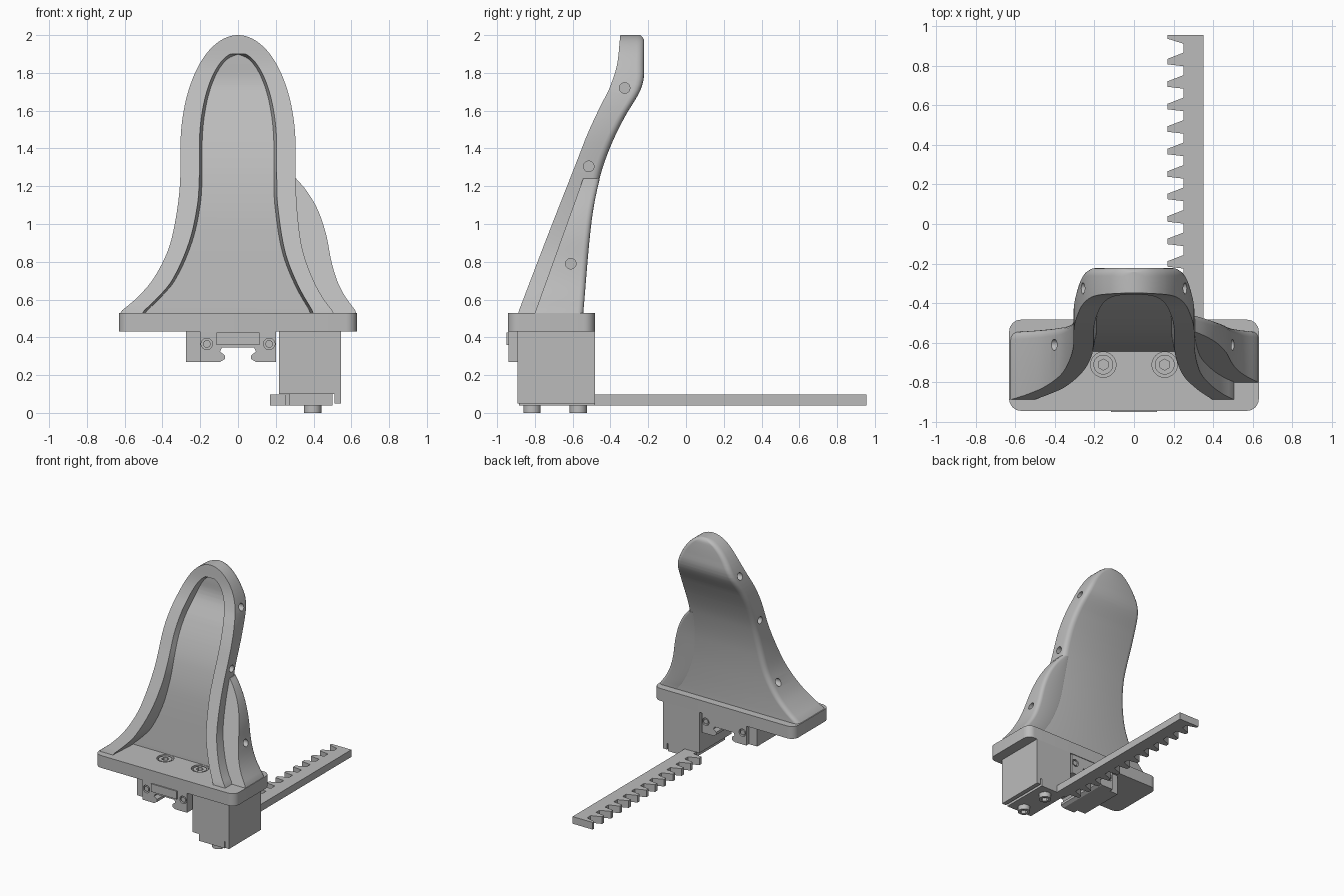
import bpy, bmesh, math
from mathutils import Matrix, Vector

if "Cube" in bpy.data.objects:
    bpy.data.objects.remove(bpy.data.objects["Cube"], do_unlink=True)

grey = bpy.data.materials.new("plain grey")
grey.use_nodes = True
grey.diffuse_color = (0.5, 0.5, 0.5, 1)
grey.node_tree.nodes["Principled BSDF"].inputs["Base Color"].default_value = (0.5, 0.5, 0.5, 1)


def finish(name, bm):
    bmesh.ops.recalc_face_normals(bm, faces=bm.faces)
    mesh = bpy.data.meshes.new(name)
    bm.to_mesh(mesh)
    bm.free()
    mesh.materials.append(grey)
    ob = bpy.data.objects.new(name, mesh)
    bpy.context.collection.objects.link(ob)
    return ob


def box(name, x0, x1, y0, y1, z0, z1, corner=0):
    bm = bmesh.new()
    size = Matrix.Diagonal((x1 - x0, y1 - y0, z1 - z0, 1))
    mid = Matrix.Translation(((x0 + x1) / 2, (y0 + y1) / 2, (z0 + z1) / 2))
    bmesh.ops.create_cube(bm, size=1, matrix=mid @ size)
    if corner:
        upright = [e for e in bm.edges if abs(e.verts[0].co.z - e.verts[1].co.z) > 0.01]
        bmesh.ops.bevel(bm, geom=upright, offset=corner, segments=8, profile=0.5, affect='EDGES')
    return finish(name, bm)


def cylinder(name, centre, r, depth, axis='Z', sides=32):
    bm = bmesh.new()
    turn = {'Z': Matrix(), 'X': Matrix.Rotation(math.pi / 2, 4, 'Y'),
            'Y': Matrix.Rotation(math.pi / 2, 4, 'X')}[axis]
    bmesh.ops.create_cone(bm, cap_ends=True, segments=sides, radius1=r, radius2=r,
                          depth=depth, matrix=Matrix.Translation(centre) @ turn)
    return finish(name, bm)


def prism(name, points, direction):
    bm = bmesh.new()
    face = bm.faces.new([bm.verts.new(p) for p in points])
    new = bmesh.ops.extrude_face_region(bm, geom=[face])["geom"]
    bmesh.ops.translate(bm, vec=direction, verts=[v for v in new if isinstance(v, bmesh.types.BMVert)])
    return finish(name, bm)


def cut(ob, cutters):
    for c in cutters:
        c.hide_render = True
        m = ob.modifiers.new("cut", 'BOOLEAN')
        m.operation, m.solver, m.object = 'DIFFERENCE', 'EXACT', c
    bpy.context.view_layer.update()
    dg = bpy.context.evaluated_depsgraph_get()
    mesh = bpy.data.meshes.new_from_object(ob.evaluated_get(dg))
    ob.modifiers.clear()
    ob.data = mesh
    for c in cutters:
        bpy.data.objects.remove(c, do_unlink=True)


def curve(knots):
    """Smooth function through (z, value) knots, in rising z."""
    def slope(i):
        a, b = knots[max(i - 1, 0)], knots[min(i + 1, len(knots) - 1)]
        return (b[1] - a[1]) / (b[0] - a[0])

    def f(z):
        z = min(max(z, knots[0][0]), knots[-1][0])
        i = max(k for k in range(len(knots) - 1) if k == 0 or knots[k][0] <= z)
        (z0, v0), (z1, v1) = knots[i], knots[i + 1]
        h = z1 - z0
        t = (z - z0) / h
        return ((2*t**3 - 3*t*t + 1) * v0 + (t**3 - 2*t*t + t) * h * slope(i)
                + (3*t*t - 2*t**3) * v1 + (t**3 - t*t) * h * slope(i + 1))
    return f


def arch(lower, a, b):
    """Half width: given curve below the spring line, ellipse above it."""
    return lambda z: lower(z) if z < 1.4 else a * math.sqrt(max(0, 1 - ((z - 1.4) / b) ** 2))


# side profile of the shell and its widths by height
front = curve([(.53, -.889), (.95, -.728), (1.35, -.571), (1.48, -.52), (1.62, -.455),
               (1.72, -.405), (1.84, -.366), (2, -.348)])
back_line = curve([(.53, -.545), (1.02, -.5), (1.25, -.455), (1.41, -.4), (1.565, -.325),
                   (1.7, -.245), (1.77, -.224), (1.85, -.222), (2, -.222)])
left_low = curve([(.53, .63), (.6, .545), (.7, .455), (.85, .375), (1, .335), (1.2, .308), (1.4, .305)])
right_low = curve([(.53, .51), (.6, .455), (.7, .4), (.85, .345), (1, .32), (1.2, .306), (1.4, .305)])
recess_left = curve([(.53, .51), (.6, .435), (.7, .35), (.9, .26), (1.1, .215), (1.25, .205), (1.4, .205)])
recess_right = curve([(.53, .4), (.67, .32), (.85, .25), (1.1, .21), (1.25, .205), (1.4, .205)])
wing_edge = curve([(.53, .63), (.62, .565), (.7, .525), (.8, .495), (.95, .465), (1.08, .42),
                   (1.18, .36), (1.24, .308)])


def back(z):
    return back_line(z) - (max(0, z - 1.97) / .03) ** 2 * .02


def rounded_back(xl, xr, y, r):
    """Back corners of a cross-section, from right to left."""
    arc = [(r * (1 - math.cos(a)), r * (1 - math.sin(a))) for a in
           [k * math.pi / 8 for k in range(5)]]
    return [(xr - u, y - v) for u, v in arc] + [(xl + u, y - v) for u, v in reversed(arc)]


def loft(name, rows):
    bm = bmesh.new()
    rings = [[bm.verts.new(p) for p in row] for row in rows]
    n = len(rings[0])
    for a, b in zip(rings, rings[1:]):
        for i in range(n):
            j = (i + 1) % n
            bm.faces.new((a[i], a[j], b[j], b[i]))
    bm.faces.new(rings[0])
    bm.faces.new(rings[-1])
    bmesh.ops.remove_doubles(bm, verts=bm.verts, dist=1e-5)
    bmesh.ops.dissolve_degenerate(bm, edges=bm.edges, dist=1e-5)
    return finish(name, bm)


def shell_row(z):
    f, b = front(z), back(z)
    xl = -max(.003, arch(left_low, .305, .6)(z))
    xr = max(.003, arch(right_low, .305, .6)(z))
    il, ir = -arch(recess_left, .205, .51)(z), arch(recess_right, .205, .51)(z)
    fl = -arch(lambda h: recess_left(h) - .015, .19, .495)(z)
    fr = arch(lambda h: recess_right(h) - .015, .19, .495)(z)
    floor = max(f, b - .1) if z < 1.9 else f
    pts = [(xl, f), (il, f), (fl, floor), (fr, floor), (ir, f), (xr, f)]
    pts += rounded_back(xl, xr, b, min(.04, xr * .6))
    return [(x, y, z) for x, y in pts]


def wing_row(z):
    xr = wing_edge(z)
    xl = right_low(z) - .07
    f = -.8 + .36 * (z - .53)
    return [(x, y, z) for x, y in [(xl, f), (xr, f)] + rounded_back(xl, xr, back(z) + .001, .03)]


# tall shell with recessed front, and side wing
heights = [.52 + .88 * k / 36 for k in range(36)]
for rise in (.6, .51):
    heights += [1.4 + rise * math.sin(k * math.pi / 48) for k in range(1 if rise < .6 else 0, 25)]
shell = loft("curved_shell", [shell_row(z) for z in sorted(heights)])
wing = loft("side_wing", [wing_row(.52 + .72 * k / 30) for k in range(31)])

# side dowel holes
cut(shell, [cylinder("hole_cutter", (x, y, z), .028, .12, 'X') for x, y, z in
            [(-.275, -.325, 1.72), (.275, -.325, 1.72), (-.325, -.515, 1.305),
             (.325, -.515, 1.305), (-.42, -.61, .79)]])
cut(wing, [cylinder("hole_cutter", (.51, -.61, .79), .028, .12, 'X')])

# base plate with counterbored screws
plate = box("base_plate", -.63, .63, -.943, -.483, .43, .53, .06)
cut(plate, [cylinder("bore_cutter", (x, -.71, .53), .064, .1) for x in (-.155, .155)])


def screw(name, x, y, z0, z1, r, socket_z):
    head = cylinder(name, (x, y, (z0 + z1) / 2), r, z1 - z0)
    cut(head, [cylinder("hex_cutter", (x, y, socket_z), .028, .05, sides=6)])
    return head


screws = [screw("plate_screw", x, -.71, .47, .525, .05, .525) for x in (-.155, .155)]
screws += [screw("foot_screw", .395, y, 0, .05, .046, 0) for y in (-.815, -.57)]

# drop block and foot carrying the rack
box("drop_block", .217, .545, -.893, -.483, .1, .43)
box("block_lip", .51, .545, -.893, -.483, .05, .11)
box("rack_foot", .27, .5, -.885, -.483, .04, .11)

# toothed rack
pitch, tip, root = .1135, .17, .25
outline = [(.35, -.5), (.35, .955), (tip, .955), (tip, .935)]
for k in range(13):
    y = .82 - pitch * k
    outline += [(root, y + .09), (root, y + .045), (tip, y + .014), (tip, y - .014)]
outline = [p for p in outline if p[1] >= -.5] + [(root, -.5)]
prism("toothed_rack", [(x, y, .04) for x, y in outline], Vector((0, 0, .058)))

# slide carriage with rail slot, screw holes and side cheek
half = [(.2, .43), (.2, .27), (.095, .27), (.07, .285), (.07, .305), (.095, .325), (.085, .345)]
section = half + [(-x, z) for x, z in reversed(half)]
carriage = prism("slide_carriage", [(x, -.94, z) for x, z in section], Vector((0, .452, 0)))
cut(carriage, [cylinder("hole_cutter", (x, y, .365), .03, .04, 'Y')
               for x in (-.165, .165) for y in (-.94, -.488)])
for x in (-.165, .165):
    for y in (-.925, -.503):
        cylinder("carriage_screw", (x, y, .365), .02, .025, 'Y', 24)
box("carriage_front_tab", -.115, .115, -.95, -.93, .36, .425)
box("carriage_cheek", -.275, -.19, -.9, -.52, .27, .43)

# smooth shading on the curved parts
bpy.ops.object.select_all(action='DESELECT')
for ob in [shell, wing, plate] + screws:
    ob.select_set(True)
    bpy.context.view_layer.objects.active = ob
bpy.ops.object.shade_smooth_by_angle(angle=math.radians(32))
